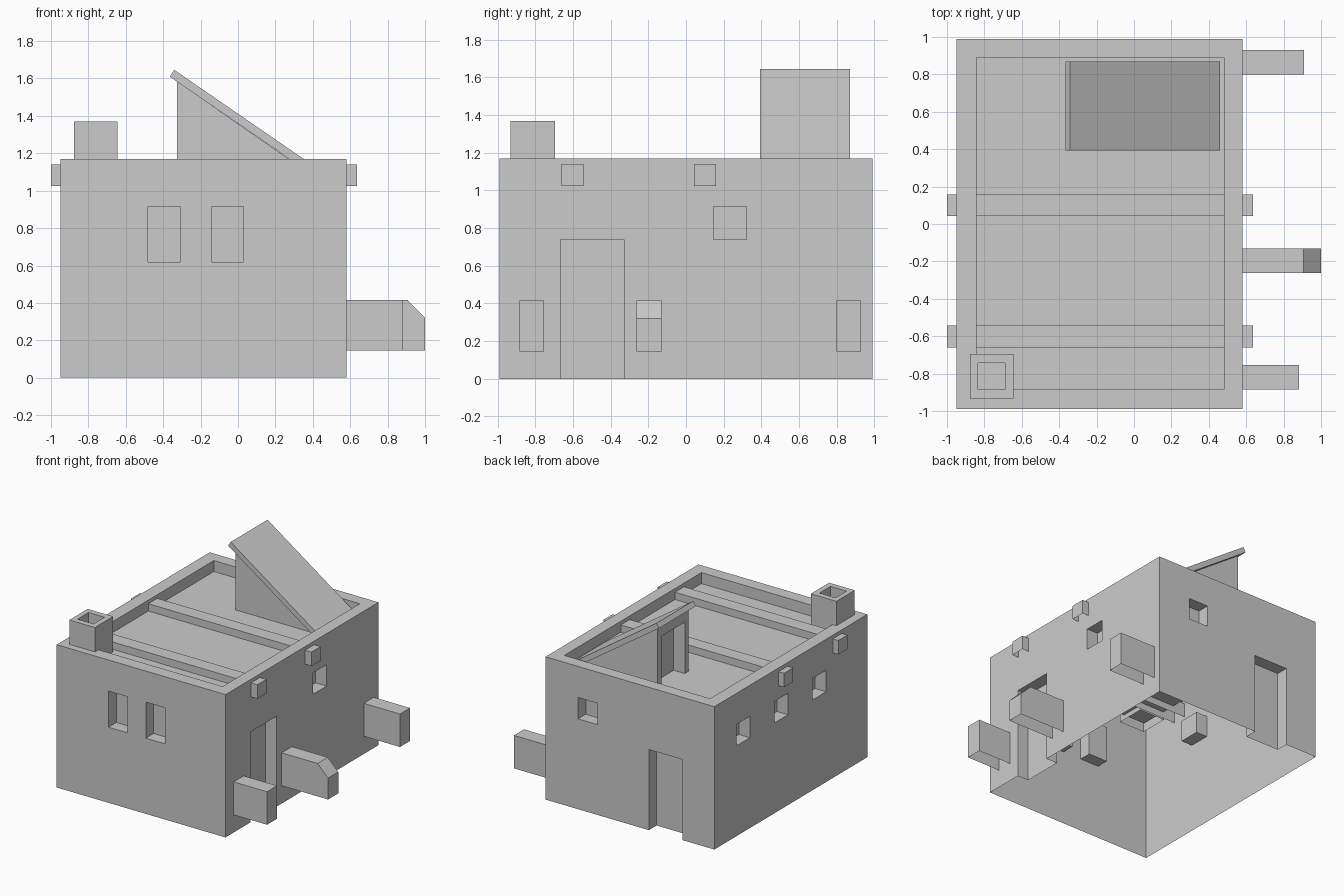
import bpy, bmesh

if "Cube" in bpy.data.objects:
    bpy.data.objects.remove(bpy.data.objects["Cube"])


def add_prism(bm, profile, y0, y1):
    """Extrude an (x, z) profile along y into a closed solid."""
    face = bm.faces.new([bm.verts.new((x, y0, z)) for x, z in profile])
    ext = bmesh.ops.extrude_face_region(bm, geom=[face])
    verts = [g for g in ext["geom"] if isinstance(g, bmesh.types.BMVert)]
    bmesh.ops.translate(bm, verts=verts, vec=(0, y1 - y0, 0))
    bmesh.ops.recalc_face_normals(bm, faces=bm.faces[:])


def rect(x0, x1, z0, z1):
    return [(x0, z0), (x1, z0), (x1, z1), (x0, z1)]


def make(name, solids):
    """One object from a list of (profile, y0, y1) solids."""
    bm = bmesh.new()
    for profile, y0, y1 in solids:
        add_prism(bm, profile, y0, y1)
    mesh = bpy.data.meshes.new(name)
    bm.to_mesh(mesh)
    bm.free()
    ob = bpy.data.objects.new(name, mesh)
    bpy.context.collection.objects.link(ob)
    return ob


def box(x0, x1, y0, y1, z0, z1):
    return (rect(x0, x1, z0, z1), y0, y1)


def carve(ob, boxes):
    """Cut recesses out of an object and discard the cutter."""
    cutter = make("cutter", [box(*b) for b in boxes])
    cutter.hide_render = True
    mod = ob.modifiers.new("recesses", 'BOOLEAN')
    mod.operation, mod.solver, mod.object = 'DIFFERENCE', 'EXACT', cutter
    bpy.context.view_layer.objects.active = ob
    bpy.ops.object.modifier_apply(modifier=mod.name)
    bpy.data.objects.remove(cutter)


def open_bottom(ob, wall_x=None):
    """Remove the underside, and optionally the face lying on a wall."""
    bm = bmesh.new()
    bm.from_mesh(ob.data)
    low = min(v.co.z for v in bm.verts)
    gone = [f for f in bm.faces
            if all(abs(v.co.z - low) < 1e-4 for v in f.verts)
            or (wall_x is not None and all(abs(v.co.x - wall_x) < 1e-4 for v in f.verts))]
    bmesh.ops.delete(bm, geom=gone, context='FACES')
    bm.to_mesh(ob.data)
    bm.free()


X0, X1, Y, TOP, DECK, D = -0.95, 0.58, 0.99, 1.17, 1.08, 0.10

# House shell with sunken roof deck, windows and doors
house = make("house_shell", [box(X0, X1, -Y, Y, 0, TOP)])
cuts = [(-0.842, 0.48, -0.885, 0.89, DECK, 1.4)]                  # roof deck
for x in (-0.48, -0.142):                                        # front windows
    cuts.append((x, x + 0.172, -Y - 0.1, -Y + D, 0.62, 0.915))
for y in (0.53, 0.037, -0.457):                                  # left windows
    cuts.append((X0 - 0.1, X0 + D, y, y + 0.175, 0.74, 0.915))
cuts.append((X1 - D, X1 + 0.1, 0.145, 0.32, 0.74, 0.915))        # right window
cuts.append((X1 - D, X1 + 0.1, -0.665, -0.33, -0.1, 0.74))       # right door
cuts.append((0.11, 0.285, Y - D, Y + 0.1, 0.74, 0.915))          # back window
cuts.append((-0.662, -0.357, Y - D, Y + 0.1, -0.1, 0.66))        # back door
carve(house, cuts)
open_bottom(house)

# Roof beams running through the walls
for i, y in enumerate((-0.66, 0.042)):
    open_bottom(make(f"roof_beam_{i + 1}", [box(-1.0, 0.637, y, y + 0.117, 1.025, 1.14)]))

# Chimney with a square flue
chimney = make("chimney", [box(-0.876, -0.645, -0.932, -0.695, 1.04, 1.37)])
carve(chimney, [(-0.835, -0.69, -0.885, -0.742, DECK, 1.5)])
open_bottom(chimney)

# Stair hut: wedge with a doorway facing left, under a sloping slab
hut = make("stair_hut", [([(-0.325, 1.06), (0.43, 1.06), (-0.325, 1.583)], 0.43, 0.83)])
carve(hut, [(-0.45, -0.225, 0.48, 0.78, 0.9, 1.5)])
open_bottom(hut)
make("hut_roof", [([(-0.365, 1.61), (0.435, 1.06), (0.46, 1.095), (-0.341, 1.646)], 0.393, 0.87)])

# Low blocks projecting from the right wall
blocks = {
    "block_front": (rect(X1, 0.883, 0.145, 0.415), -0.885, -0.755),
    "block_middle": ([(X1, 0.145), (1.0, 0.145), (1.0, 0.32), (0.905, 0.415), (X1, 0.415)],
                     -0.262, -0.13),
    "block_back": (rect(X1, 0.908, 0.145, 0.415), 0.80, 0.93),
}
for name, solid in blocks.items():
    open_bottom(make(name, [solid]), wall_x=X1)
